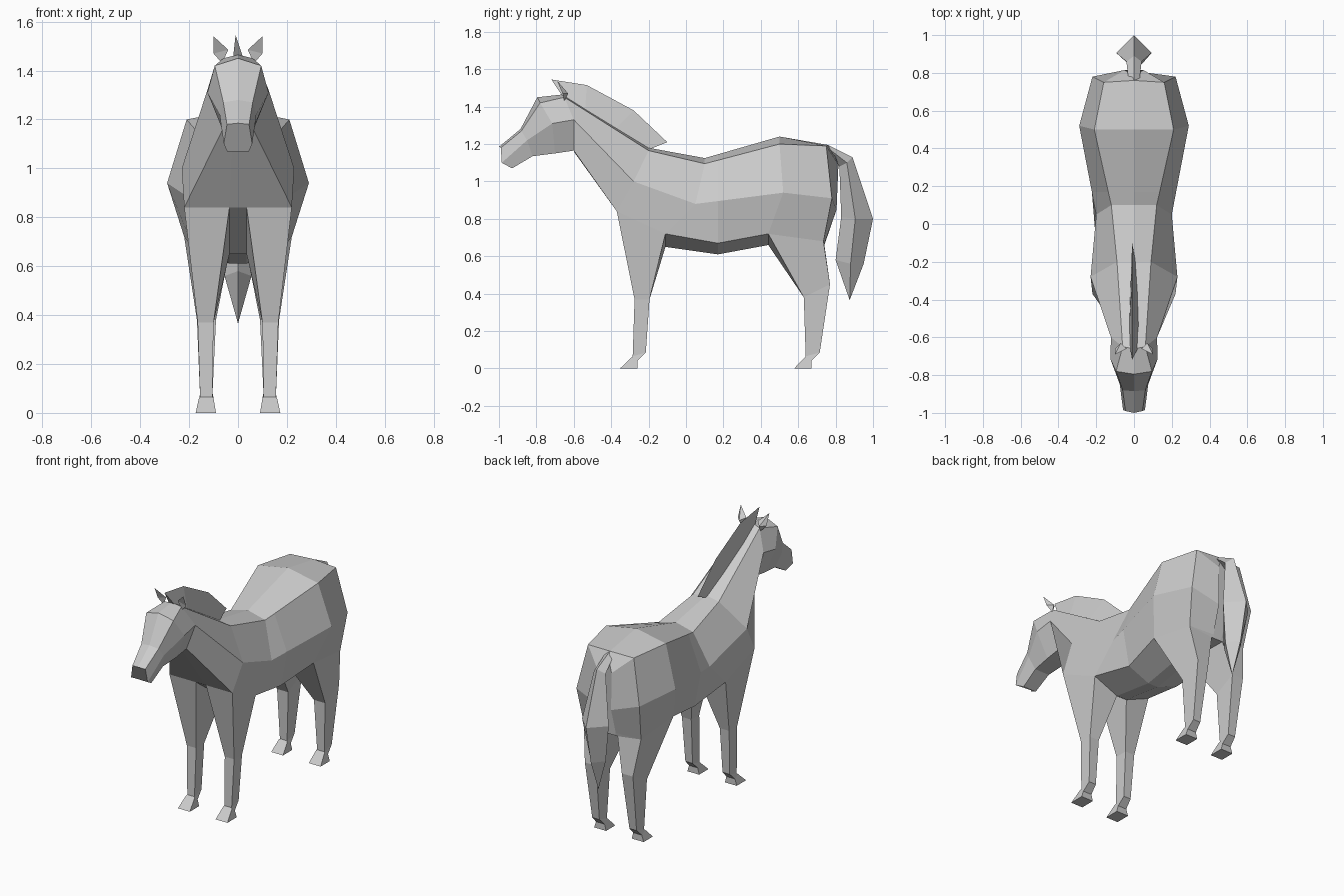
import bpy, bmesh


def loft(name, rings, caps=(True, True), mirror=False):
    """Bridge closed rings of points into one flat-shaded mesh."""
    bm = bmesh.new()
    for side in ((1, -1) if mirror else (1,)):
        loops = [[bm.verts.new((x * side, y, z)) for x, y, z in r] for r in rings]
        n = len(loops[0])
        for a, b in zip(loops, loops[1:]):
            for i in range(n):
                j = (i + 1) % n
                bm.faces.new((a[i], a[j], b[j], b[i]))
        for use, end in zip(caps, (loops[0], loops[-1])):
            if use:
                bm.faces.new(end)
    bmesh.ops.remove_doubles(bm, verts=bm.verts, dist=0.0005)
    bmesh.ops.recalc_face_normals(bm, faces=bm.faces)
    mesh = bpy.data.meshes.new(name)
    bm.to_mesh(mesh)
    bm.free()
    obj = bpy.data.objects.new(name, mesh)
    bpy.context.collection.objects.link(obj)
    return obj


def whole(half):
    """Complete a half ring that starts on the centre line."""
    return half + [(-x, y, z) for x, y, z in reversed(half) if x > 0]


def leg_ring(xo, xi, front, back):
    """Four-cornered leg section: outer x, inner x, front (y, z), back (y, z)."""
    return [(xo, *front), (xo, *back), (xi, *back), (xi, *front)]


# Neck and torso: top, back edge, flank, lower side, belly
body = [
    [(0, -.66, 1.465), (.06, -.65, 1.45), (.122, -.6, 1.33), (.06, -.6, 1.165), (.02, -.6, 1.16)],
    [(0, -.2, 1.18), (.09, -.2, 1.165), (.23, -.28, 1.0), (.22, -.37, .84), (.035, -.37, .84)],
    [(0, .1, 1.125), (.12, .1, 1.095), (.2, .05, .88), (.2, -.11, .72), (.035, -.11, .65)],
    [(0, .17, 1.145), (.136, .17, 1.113), (.223, .17, .895), (.18, .17, .67), (.035, .17, .61)],
    [(0, .5, 1.24), (.21, .5, 1.2), (.29, .52, .94), (.22, .44, .72), (.035, .44, .66)],
    [(0, .76, 1.195), (.16, .75, 1.19), (.22, .78, .91), (.2, .735, .68), (.04, .74, .66)],
    [(0, .78, 1.18), (.05, .815, 1.09), (.04, .805, .85), (.03, .745, .68), (.02, .74, .66)],
]
loft("body", [whole(r) for r in body], (False, True))

# Head: top, brow edge, cheek, jaw
head = [
    [(0, -.66, 1.465), (.06, -.65, 1.45), (.122, -.6, 1.33), (.06, -.6, 1.165)],
    [(0, -.795, 1.45), (.095, -.78, 1.42), (.125, -.715, 1.31), (.06, -.7, 1.15)],
    [(0, -.885, 1.28), (.06, -.88, 1.27), (.075, -.85, 1.22), (.05, -.82, 1.135)],
    [(0, -1.0, 1.185), (.045, -.99, 1.18), (.058, -.985, 1.1), (.045, -.93, 1.07)],
]
loft("head", [whole(r) for r in head], (False, True))

# Front legs with hooves
loft("front_legs", [
    [(.22, -.37, .84), (.2, -.11, .72), (.035, -.11, .65), (.035, -.37, .84)],
    leg_ring(.165, .1, (-.275, .37), (-.195, .37)),
    leg_ring(.155, .105, (-.285, .065), (-.215, .085)),
    leg_ring(.16, .1, (-.29, .06), (-.26, .04)),
    leg_ring(.173, .09, (-.353, 0), (-.26, 0)),
], (False, True), mirror=True)

# Hind legs with hooves
loft("hind_legs", [
    [(.22, .44, .72), (.2, .735, .68), (.04, .74, .66), (.035, .44, .66)],
    leg_ring(.168, .09, (.63, .38), (.77, .45)),
    leg_ring(.155, .105, (.64, .065), (.715, .085)),
    leg_ring(.16, .1, (.635, .06), (.67, .04)),
    leg_ring(.173, .09, (.578, 0), (.67, 0)),
], (False, True), mirror=True)

# Mane: wedge sections, crest (y, z) over root (y, z)
mane = [((-.72, 1.545), (-.66, 1.455), .02), ((-.53, 1.515), (-.54, 1.38), .025),
        ((-.28, 1.38), (-.38, 1.28), .02), ((-.1, 1.21), (-.2, 1.17), .008)]
loft("mane", [[(-.01, *c), (w, *r), (-w, *r)] for c, r, w in mane])

# Ears
loft("ears", [
    [(.065, -.65, 1.43)] * 3,
    [(.04, -.66, 1.485), (.1, -.66, 1.47), (.07, -.63, 1.47)],
    [(.1, -.69, 1.54)] * 3,
], (False, False), mirror=True)

# Tail: diamond sections, back (y, z), side (x, y, z), front (y, z)
tail = [((.76, 1.195), (.03, .77, 1.17), (.79, 1.14)),
        ((.89, 1.13), (.04, .86, 1.1), (.82, 1.08)),
        ((1.0, .8), (.093, .905, .8), (.83, .81)),
        ((.95, .56), (.055, .88, .56), (.8, .58)),
        ((.875, .365), (0, .875, .365), (.875, .365))]
loft("tail", [[(0, *b), s, (0, *f), (-s[0], s[1], s[2])] for b, s, f in tail], (True, False))
